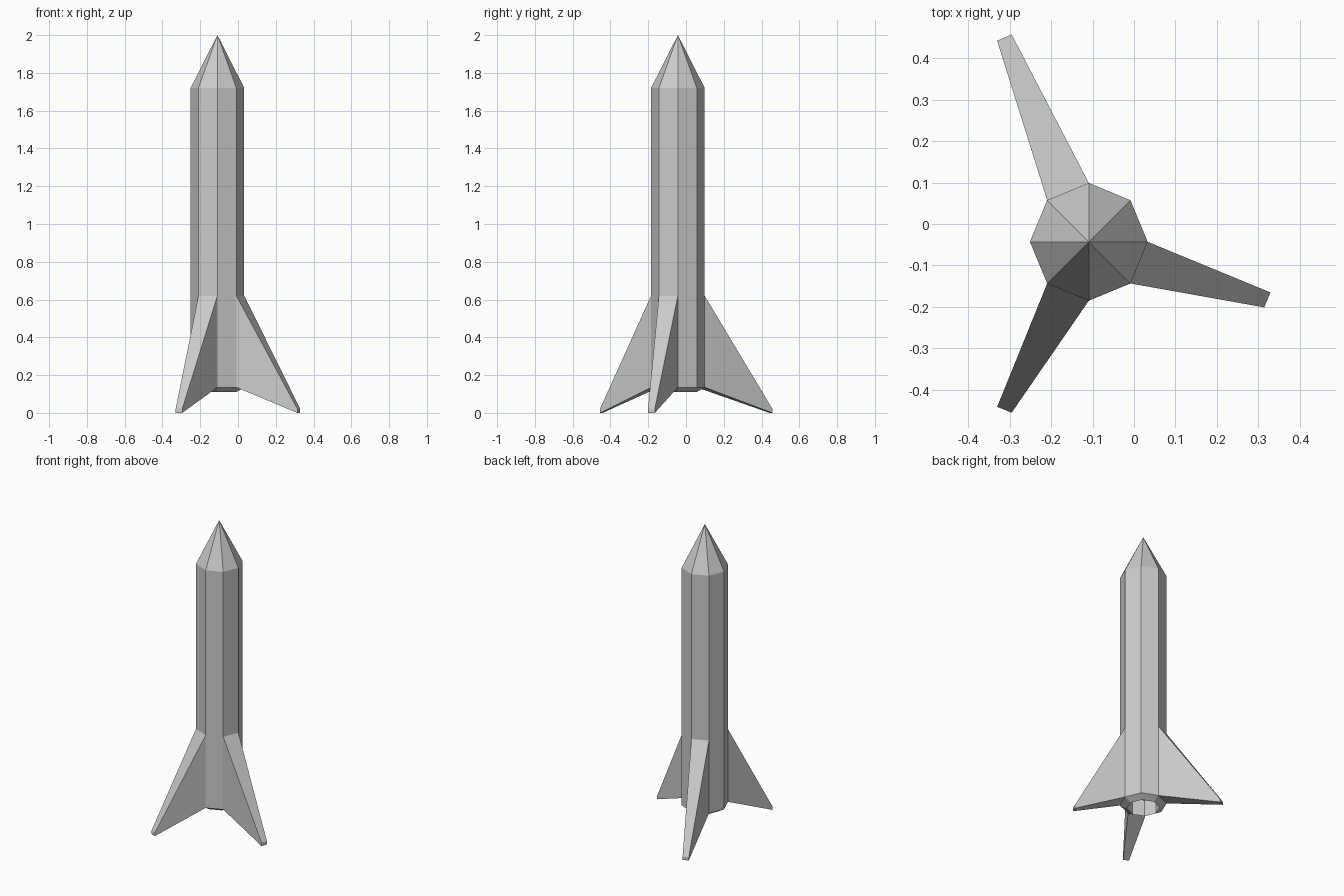
import bpy, bmesh
from math import cos, sin, radians

if "Cube" in bpy.data.objects:
    bpy.data.objects.remove(bpy.data.objects["Cube"])

CX, CY, R = -0.109, -0.043, 0.142   # body axis and radius


def ring_point(deg, r, z):
    a = radians(deg)
    return (CX + r * cos(a), CY + r * sin(a), z)


def finish(name, bm):
    bmesh.ops.recalc_face_normals(bm, faces=bm.faces)
    me = bpy.data.meshes.new(name)
    bm.to_mesh(me)
    bm.free()
    ob = bpy.data.objects.new(name, me)
    bpy.context.collection.objects.link(ob)
    return ob


def lathe(name, profile, sides=8):
    """Turn (radius, z) pairs around the body axis, closing both ends."""
    bm = bmesh.new()
    rings = []
    for r, z in profile:
        n = sides if r > 0 else 1
        rings.append([bm.verts.new(ring_point(i * 360 / sides, r, z)) for i in range(n)])
    for a, b in zip(rings, rings[1:]):
        for i in range(sides):
            j = (i + 1) % sides
            bm.faces.new((a[i], a[j], b[0]) if len(b) == 1 else (a[i], a[j], b[j], b[i]))
    bm.faces.new(rings[0])
    return finish(name, bm)


def fin(name, root_deg, tip):
    """Fin growing out of one body side, from two root edges to a narrow tip."""
    bm = bmesh.new()
    sides = []
    for deg, (x, y) in zip((root_deg, root_deg + 45), tip):
        sides.append([bm.verts.new(p) for p in (
            ring_point(deg, R, 0.62), (x, y, 0.022), (x, y, 0), ring_point(deg, R, 0.135))])
    a, b = sides
    bm.faces.new(a)
    bm.faces.new(b)
    for i in range(3):   # top slope, tip and underside; root stays open on the body
        bm.faces.new((a[i], a[i + 1], b[i + 1], b[i]))
    return finish(name, bm)


# Octagonal body with pointed nose, chamfered tail and recessed exhaust
lathe("rocket_body", [(0.10, 0.22), (0.10, 0.11), (R, 0.135), (R, 1.72), (0, 2.0)])

# Three swept fins that the rocket stands on
fin("rear_fin", 90, ((-0.295, 0.457), (-0.33, 0.442)))
fin("front_fin", 225, ((-0.33, -0.441), (-0.295, -0.455)))
fin("right_fin", 315, ((0.314, -0.201), (0.329, -0.165)))
